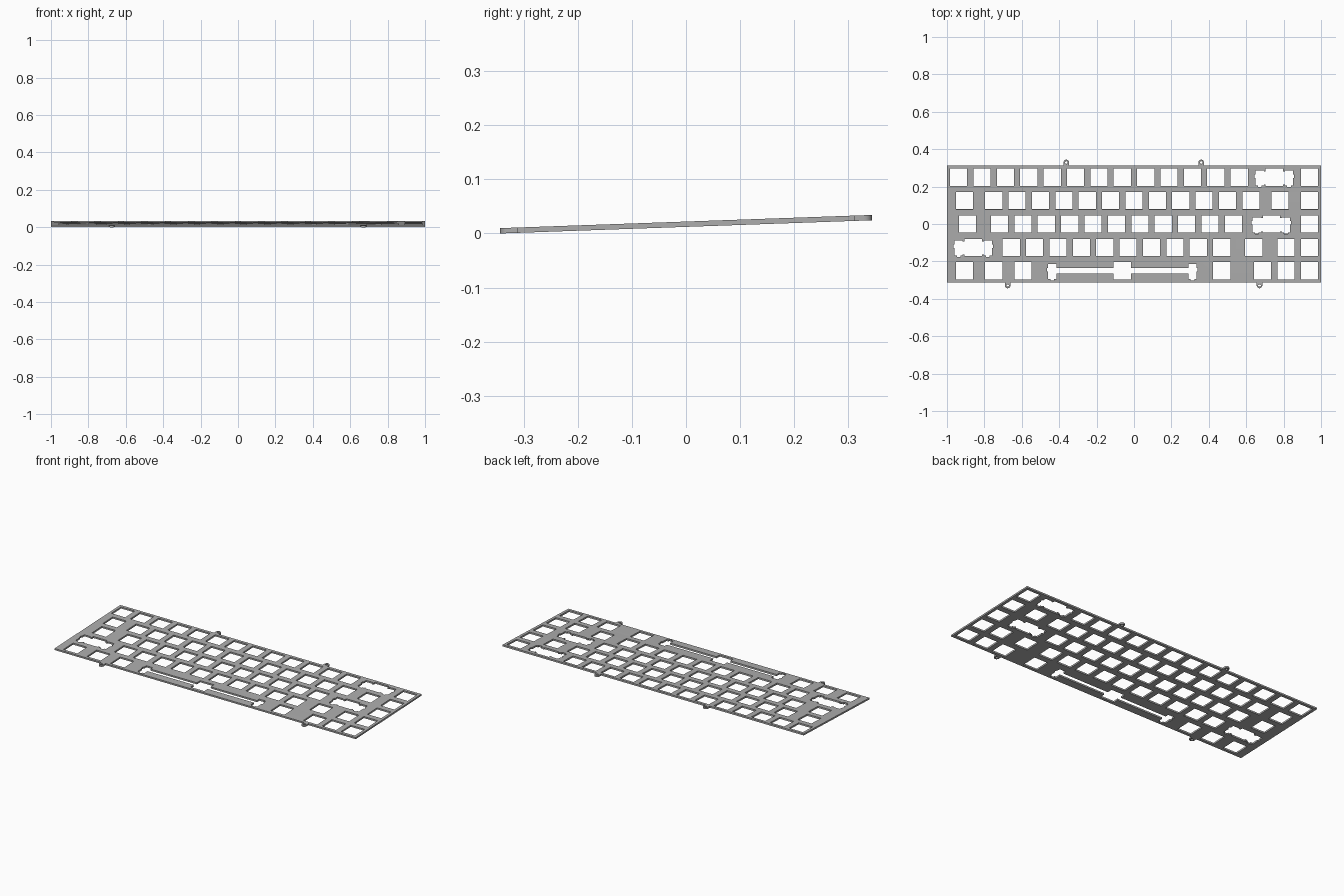
import bpy
import math
from mathutils import Matrix

if "Cube" in bpy.data.objects:
    bpy.data.objects.remove(bpy.data.objects["Cube"])

U = 0.125              # one key unit
MM = U / 19.05         # one millimetre
THICK = 1.5 * MM
HALF_X, HALF_Y = 8 * U, 2.5 * U
TILT = math.radians(2.03)
TAB_R, TAB_Y = 0.015, 0.329

# Flat metal colour
metal = bpy.data.materials.new("plate grey")
metal.use_nodes = True
grey = (0.42, 0.42, 0.42, 1)
metal.diffuse_color = grey
metal.node_tree.nodes["Principled BSDF"].inputs["Base Color"].default_value = grey

curve = bpy.data.curves.new("switch_plate", "CURVE")
curve.dimensions = "2D"
curve.fill_mode = "BOTH"
curve.extrude = THICK / 2


def outline(points):
    """Add one closed straight-sided loop; inner loops become holes."""
    spline = curve.splines.new("POLY")
    spline.points.add(len(points) - 1)
    for p, (x, y) in zip(spline.points, points):
        p.co = (x, y, 0, 1)
    spline.use_cyclic_u = True


def arc(cx, cy, r, start, end, steps):
    angles = [start + (end - start) * i / steps for i in range(steps + 1)]
    return [(cx + r * math.cos(a), cy + r * math.sin(a)) for a in angles]


def key_hole(col, row, half=None):
    """Cut a hole mirrored about the key centre, from its right half in mm."""
    half = half or [(7, 7), (7, -7)]
    cx, cy = col * U - HALF_X, HALF_Y - (row + 0.5) * U
    loop = half + [(-x, y) for x, y in reversed(half)]
    outline([(cx + x * MM, cy + y * MM) for x, y in loop])


def stabiliser(s, top, bottom):
    """Right half of a switch hole joined by a channel to a stabiliser at s."""
    inner, outer, lug, clip = s - 3.325, s + 3.325, s + 4.2, 1.525
    return [(7, 7), (7, top), (inner, top), (inner, 5.53), (outer, 5.53),
            (outer, 2.3), (lug, 2.3), (lug, -0.5), (outer, -0.5),
            (outer, -6.77), (s + clip, -6.77), (s + clip, -7.97),
            (s - clip, -7.97), (s - clip, -6.77), (inner, -6.77),
            (inner, bottom), (7, bottom), (7, -7)]


# Plate rim with four rounded screw tabs
back_tabs, front_tabs = (0.359, -0.362), (-0.676, 0.671)
rim = [(-HALF_X, -HALF_Y)]
for x in front_tabs:
    rim += [(x - TAB_R, -HALF_Y)]
    rim += arc(x, -TAB_Y, TAB_R, math.pi, 2 * math.pi, 14)
    rim += [(x + TAB_R, -HALF_Y)]
rim += [(HALF_X, -HALF_Y), (HALF_X, HALF_Y)]
for x in back_tabs:
    rim += [(x + TAB_R, HALF_Y)]
    rim += arc(x, TAB_Y, TAB_R, 0, math.pi, 14)
    rim += [(x - TAB_R, HALF_Y)]
rim += [(-HALF_X, HALF_Y)]
outline(rim)

# Screw holes in the tabs
for side, tabs in ((1, back_tabs), (-1, front_tabs)):
    for x in tabs:
        outline(arc(x, side * TAB_Y, 0.007, 0, 2 * math.pi, 20)[:-1])

# Switch holes: (first column, count) for the regular runs, then odd columns
rows = [((0.5, 13), [15.5]),
        ((2, 12), [0.75, 14.25, 15.5]),
        ((2.25, 11), [0.875, 15.5]),
        ((2.75, 10), [13.125, 14.5, 15.5]),
        ((13.5, 3), [0.75, 2, 3.25, 11.75])]
for row, ((first, count), extras) in enumerate(rows):
    for col in [first + i for i in range(count)] + extras:
        key_hole(col, row)

# Wide keys with stabiliser cutouts, and the long space bar
for col, row in ((14, 0), (13.875, 2), (1.125, 3)):
    key_hole(col, row, stabiliser(11.9, 4.73, -5.97))
key_hole(7.5, 4, stabiliser(57.15, 2.3, -2.3))

# Turn the outline into a solid mesh, tilt it and rest it on the ground
plate = bpy.data.objects.new("switch_plate", curve)
bpy.context.collection.objects.link(plate)
bpy.ops.object.select_all(action="DESELECT")
plate.select_set(True)
bpy.context.view_layer.objects.active = plate
bpy.ops.object.convert(target="MESH")
plate = bpy.context.object
mesh = plate.data
mesh.transform(Matrix.Rotation(TILT, 4, "X"))
mesh.transform(Matrix.Translation((0, 0, -min(v.co.z for v in mesh.vertices))))
mesh.materials.clear()
mesh.materials.append(metal)

bpy.ops.object.mode_set(mode="EDIT")
bpy.ops.mesh.select_all(action="SELECT")
bpy.ops.mesh.remove_doubles(threshold=0.00005)
bpy.ops.mesh.normals_make_consistent(inside=False)
bpy.ops.object.mode_set(mode="OBJECT")
bpy.ops.object.shade_smooth_by_angle(angle=math.radians(30))
